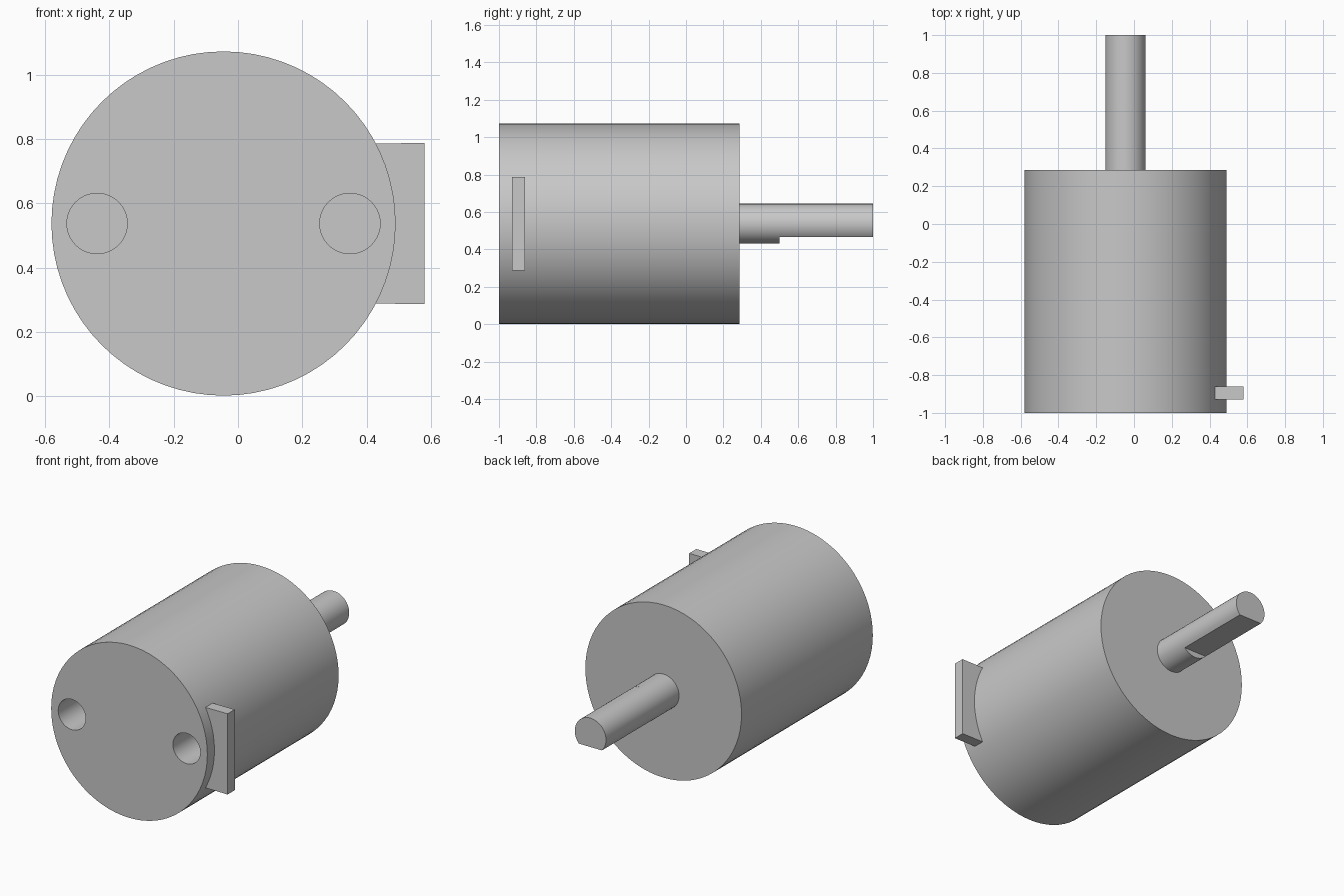
import bpy, bmesh
from math import sin, cos, asin, pi, radians

cube = bpy.data.objects.get("Cube")
if cube:
    bpy.data.objects.remove(cube, do_unlink=True)

CX, CZ = -0.045, 0.537      # motor axis
BODY_R, SHAFT_R = 0.535, 0.107
FRONT, BACK = -1.0, 0.285

grey = bpy.data.materials.new("light_grey")
grey.use_nodes = True
grey.diffuse_color = (0.58, 0.58, 0.58, 1)
grey.node_tree.nodes["Principled BSDF"].inputs["Base Color"].default_value = grey.diffuse_color


def arc(r, start, end, n, x=CX):
    """Points (x, z) along an arc, both ends included."""
    angles = [start + (end - start) * i / n for i in range(n + 1)]
    return [(x + r * cos(a), CZ + r * sin(a)) for a in angles]


def circle(r, n, x=CX):
    return arc(r, 0, 2 * pi, n, x)[:-1]


def extrude(name, profile, y0, y1):
    """Solid made by sweeping an x-z profile along y."""
    bm = bmesh.new()
    face = bm.faces.new([bm.verts.new((x, y0, z)) for x, z in profile])
    swept = bmesh.ops.extrude_face_region(bm, geom=[face], use_keep_orig=True)
    for v in swept["geom"]:
        if isinstance(v, bmesh.types.BMVert):
            v.co.y = y1
    bmesh.ops.recalc_face_normals(bm, faces=bm.faces)
    mesh = bpy.data.meshes.new(name)
    bm.to_mesh(mesh)
    bm.free()
    mesh.materials.append(grey)
    obj = bpy.data.objects.new(name, mesh)
    bpy.context.collection.objects.link(obj)
    return obj


def activate(obj):
    bpy.ops.object.select_all(action="DESELECT")
    obj.select_set(True)
    bpy.context.view_layer.objects.active = obj


# Cylindrical body with two blind holes in the front face
body = extrude("motor_body", circle(BODY_R, 72), FRONT, BACK)
for side in (-1, 1):
    cutter = extrude("hole_cutter", circle(0.094, 40, CX + side * 0.393), FRONT - 0.1, FRONT + 0.3)
    cutter.hide_render = True
    cut = body.modifiers.new("hole", "BOOLEAN")
    cut.operation, cut.solver, cut.object = "DIFFERENCE", "EXACT", cutter
    activate(body)
    bpy.ops.object.modifier_apply(modifier=cut.name)
    bpy.data.objects.remove(cutter, do_unlink=True)

# Shaft: round root, then a D-shaped length with a flat underside
root = extrude("shaft_root", circle(SHAFT_R, 40), BACK, 0.5)
flat = asin(0.072 / SHAFT_R)
tip = extrude("shaft_tip", arc(SHAFT_R, -flat, pi + flat, 32), 0.5, 1.0)

# Terminal block on the left side, its inner face following the body
half = asin(0.25 / BODY_R)
block = extrude("terminal_block",
                arc(BODY_R - 0.002, -half, half, 12) + [(0.58, CZ + 0.25), (0.58, CZ - 0.25)],
                -0.93, -0.86)

for obj in (body, root, tip, block):
    activate(obj)
    bpy.ops.object.shade_smooth_by_angle(angle=radians(30))
